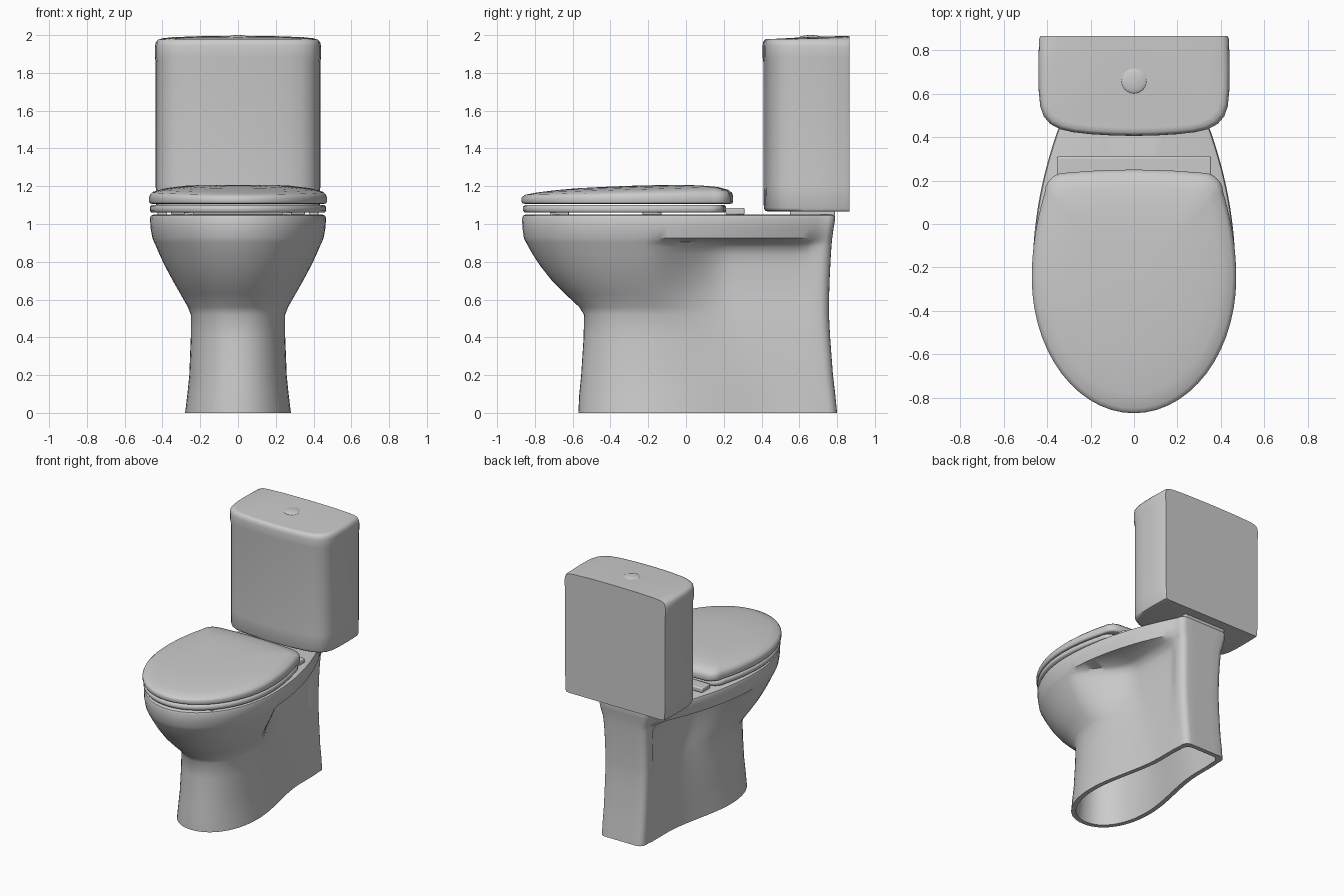
import bpy, bmesh, math
from mathutils import Vector

if "Cube" in bpy.data.objects:
    bpy.data.objects.remove(bpy.data.objects["Cube"])


def finish(ob, angle=40):
    bpy.ops.object.select_all(action='DESELECT')
    ob.select_set(True)
    bpy.context.view_layer.objects.active = ob
    bpy.ops.object.shade_smooth_by_angle(angle=math.radians(angle))
    return ob


def loft(name, rings, caps=(True, True), closed=False, angle=40):
    bm = bmesh.new()
    vs = [[bm.verts.new(p) for p in r] for r in rings]
    n = len(vs[0])
    for a, b in zip(vs, vs[1:] + (vs[:1] if closed else [])):
        for i in range(n):
            j = (i + 1) % n
            bm.faces.new((a[i], a[j], b[j], b[i]))
    for do, r in zip(caps, (vs[0], vs[-1])):
        if do and not closed:
            bm.faces.new(r)
    bmesh.ops.recalc_face_normals(bm, faces=bm.faces)
    me = bpy.data.meshes.new(name)
    bm.to_mesh(me)
    bm.free()
    ob = bpy.data.objects.new(name, me)
    bpy.context.collection.objects.link(ob)
    return finish(ob, angle)


def mirror(half):
    # half outline runs from x=0 at one end to x=0 at the other
    return half + [(-x, y) for x, y in half[-2:0:-1]]


def outline(yf, w, ym, wr, yb, r, wm=None, bulge=0.0, n=2.0, yt=0.22):
    # rounded front, shaped side, rounded rear corner
    pts = []
    for i in range(15):
        a = i / 14 * math.pi / 2
        c = 0 if i == 14 else math.cos(a) ** (2 / n)
        pts.append((w * math.sin(a) ** (2 / n), ym - (ym - yf) * c))
    for i in range(1, 25):
        t = i / 24
        y = ym + (yb - r - ym) * t
        if wm is None:
            x = w + (wr - w) * t * t
        else:
            s = min(1, (y - ym) / (yt - ym))
            x = w + (wm - w) * s * s * (3 - 2 * s)
            x += (wr - wm) * min(1, max(0, (t - 0.91) / 0.05))
        pts.append((x, y))
    for i in range(1, 6):
        a = i / 5 * math.pi / 2
        pts.append((wr - r + r * math.cos(a), yb - r + r * math.sin(a)))
    for t in (0.6, 0.3, 0):
        pts.append(((wr - r) * t, yb + bulge * (1 - t * t)))
    return mirror(pts)


def ring(o, z, s=1.0, c=(0, 0), tilt=0.0):
    r = [(c[0] + (x - c[0]) * s, c[1] + (y - c[1]) * s) for x, y in o]
    return [Vector((x, y, z + tilt * (y - c[1]))) for x, y in r]


def box(name, size, loc, bevel=0.008):
    bpy.ops.mesh.primitive_cube_add(size=1, location=loc)
    ob = bpy.context.object
    ob.name = name
    ob.scale = size
    bpy.ops.object.transform_apply(location=False, rotation=False, scale=True)
    m = ob.modifiers.new("bevel", 'BEVEL')
    m.width, m.segments = bevel, 3
    return finish(ob)


# bowl and pedestal: z, front y, half width, widest y, recess width, rear width, rear y
levels = [
    (0.00, -.570, .280, -.15, .187, .182, .800),
    (0.10, -.565, .268, -.15, .184, .182, .790),
    (0.20, -.555, .258, -.15, .181, .181, .778),
    (0.40, -.542, .250, -.15, .175, .181, .763),
    (0.52, -.540, .250, -.15, .168, .181, .757),
    (0.56, -.565, .265, -.17, .164, .181, .757),
    (0.63, -.640, .305, -.20, .160, .182, .758),
    (0.70, -.710, .345, -.22, .160, .183, .760),
    (0.78, -.773, .388, -.22, .162, .185, .764),
    (0.84, -.812, .416, -.22, .168, .188, .767),
    (0.88, -.835, .433, -.22, .185, .190, .770),
    (0.905, -.848, .445, -.22, .220, .193, .772),
    (0.925, -.858, .453, -.22, None, .200, .774),
    (0.98, -.866, .463, -.22, None, .210, .782),
    (1.03, -.868, .466, -.22, None, .215, .790),
    (1.044, -.863, .461, -.22, None, .211, .787),
    (1.05, -.850, .448, -.22, None, .200, .777)]


def section(lv, d=0.0):
    z, yf, w, ym, wm, wr, yb = lv
    yt = max(.24, .5 - max(0, z - .2) * .55)
    o = outline(yf + d, w - d, ym, wr - d, yb - d, 0.05, None if wm is None else wm - d,
                n=2.15 if z < .55 else 2, yt=yt)
    return ring(o, z)


outer = [section(lv) for lv in levels]
inner = [section(lv, 0.035) for lv in levels[4::-1]]


def basin(z, s):
    out = []
    for p in outer[-1]:
        a = math.atan2((p.y + .3) / .45, p.x / .33)
        out.append(Vector((.33 * s * math.cos(a), -.3 + .43 * s * math.sin(a), z)))
    return out


bowl = [basin(z, s) for z, s in ((1.05, 1), (1.03, .97), (.85, .85), (.7, .6), (.6, .3))]
loft("bowl_and_pedestal", inner + outer + bowl)

# seat ring
C = (0, -.3)
so = outline(-.862, .466, -.25, .415, .2, .09, bulge=.012)
loft("seat", [ring(so, z, s, C) for s, z in
              ((1, 1.07), (.985, 1.06), (.7, 1.06), (.7, 1.1), (.98, 1.1), (1, 1.092))], closed=True, angle=60)

# domed seat lid, flat underneath
lo = outline(-.87, .47, -.25, .41, .235, .09, bulge=.015)
loft("seat_lid", [ring(lo, z, s, C, t) for s, z, t in
                  ((.97, 1.107, 0), (.992, 1.109, 0), (1, 1.118, .003), (1, 1.142, .006), (.99, 1.155, .015),
                   (.96, 1.168, .022), (.85, 1.182, .03), (.68, 1.192, .033), (.5, 1.198, .033),
                   (.25, 1.201, .033), (.03, 1.202, .033))], angle=60)

# hinge bar and seat bumpers
box("hinge_bar", (.71, .1, .036), (0, .26, 1.067))
for side in (-1, 1):
    for x, y in ((.26, -.67), (.4, -.18)):
        box("seat_bumper", (.05, .1, .02), (side * x, y, 1.054), .004)

# tank with rounded cover in one skin, and the spacer below
half = [(0, .405), (.1, .407), (.2, .413), (.28, .422), (.34, .436), (.385, .46),
        (.415, .495), (.431, .54), (.438, .61), (.44, .7), (.437, .85), (.43, .865), (0, .865)]
to = mirror(half)
T = (0, .865)
loft("tank", [ring(to, z, s, T, t) for s, z, t in
              ((.93, 1.065, 0), (.97, 1.07, 0), (.985, 1.085, 0), (.99, 1.2, 0), (.99, 1.855, 0), (1, 1.885, 0),
               (1, 1.935, -.02), (.99, 1.957, -.02), (.965, 1.974, -.01), (.92, 1.983, .01),
               (.8, 1.989, .02), (.5, 1.994, .02), (.05, 1.996, .02))], angle=50)
box("tank_spacer", (.36, .24, .03), (0, .67, 1.057))

# flush button
bpy.ops.mesh.primitive_uv_sphere_add(segments=32, ring_count=16, radius=1, location=(0, .66, 1.986))
button = bpy.context.object
button.name = "flush_button"
button.scale = (.06, .06, .014)
finish(button)
